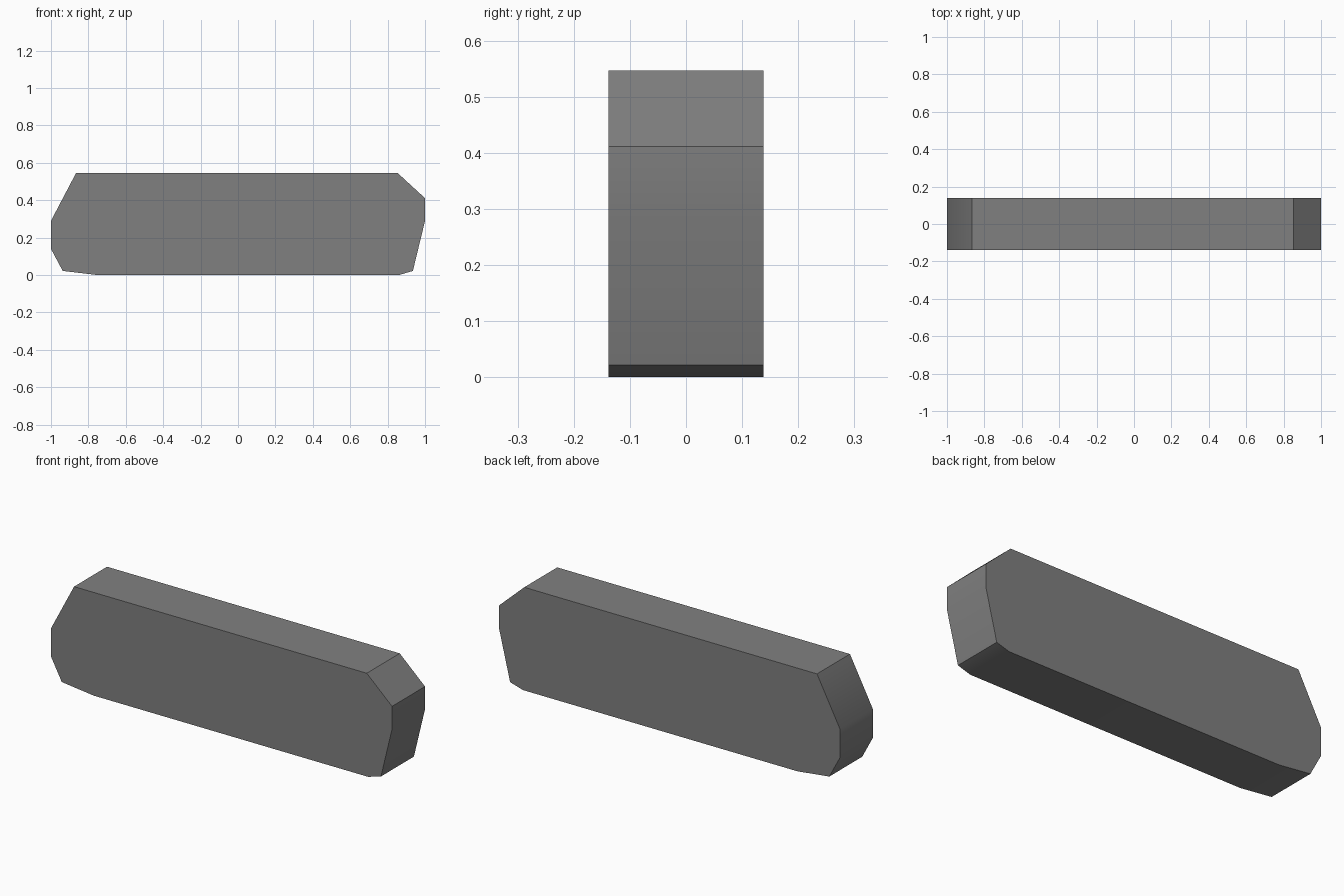
import bpy, bmesh, math

if "Cube" in bpy.data.objects:
    bpy.data.objects.remove(bpy.data.objects["Cube"])

# Side outline of the bar (x, z), counter-clockwise seen from the front
OUTLINE = [(-0.75, 0.0), (0.86, 0.0), (0.935, 0.022), (1.0, 0.29), (1.0, 0.411),
           (0.852, 0.547), (-0.865, 0.547), (-1.0, 0.29), (-1.0, 0.14), (-0.937, 0.022)]
HALF_DEPTH = 0.138

grey = bpy.data.materials.new("mid grey")
grey.diffuse_color = (0.216, 0.216, 0.216, 1)
grey.use_nodes = True
grey.node_tree.nodes["Principled BSDF"].inputs["Base Color"].default_value = grey.diffuse_color

# Chamfered bar: outline extruded along y
bm = bmesh.new()
front = bm.faces.new([bm.verts.new((x, -HALF_DEPTH, z)) for x, z in OUTLINE])
ext = bmesh.ops.extrude_face_region(bm, geom=[front], use_keep_orig=True)
back = [v for v in ext["geom"] if isinstance(v, bmesh.types.BMVert)]
bmesh.ops.translate(bm, verts=back, vec=(0, 2 * HALF_DEPTH, 0))
bmesh.ops.recalc_face_normals(bm, faces=bm.faces)
mesh = bpy.data.meshes.new("chamfered_bar")
bm.to_mesh(mesh)
bm.free()
mesh.materials.append(grey)

bar = bpy.data.objects.new("chamfered_bar", mesh)
bpy.context.collection.objects.link(bar)

# Soft ends, crisp corners
bpy.context.view_layer.objects.active = bar
bar.select_set(True)
bpy.ops.object.shade_smooth_by_angle(angle=math.radians(30))
